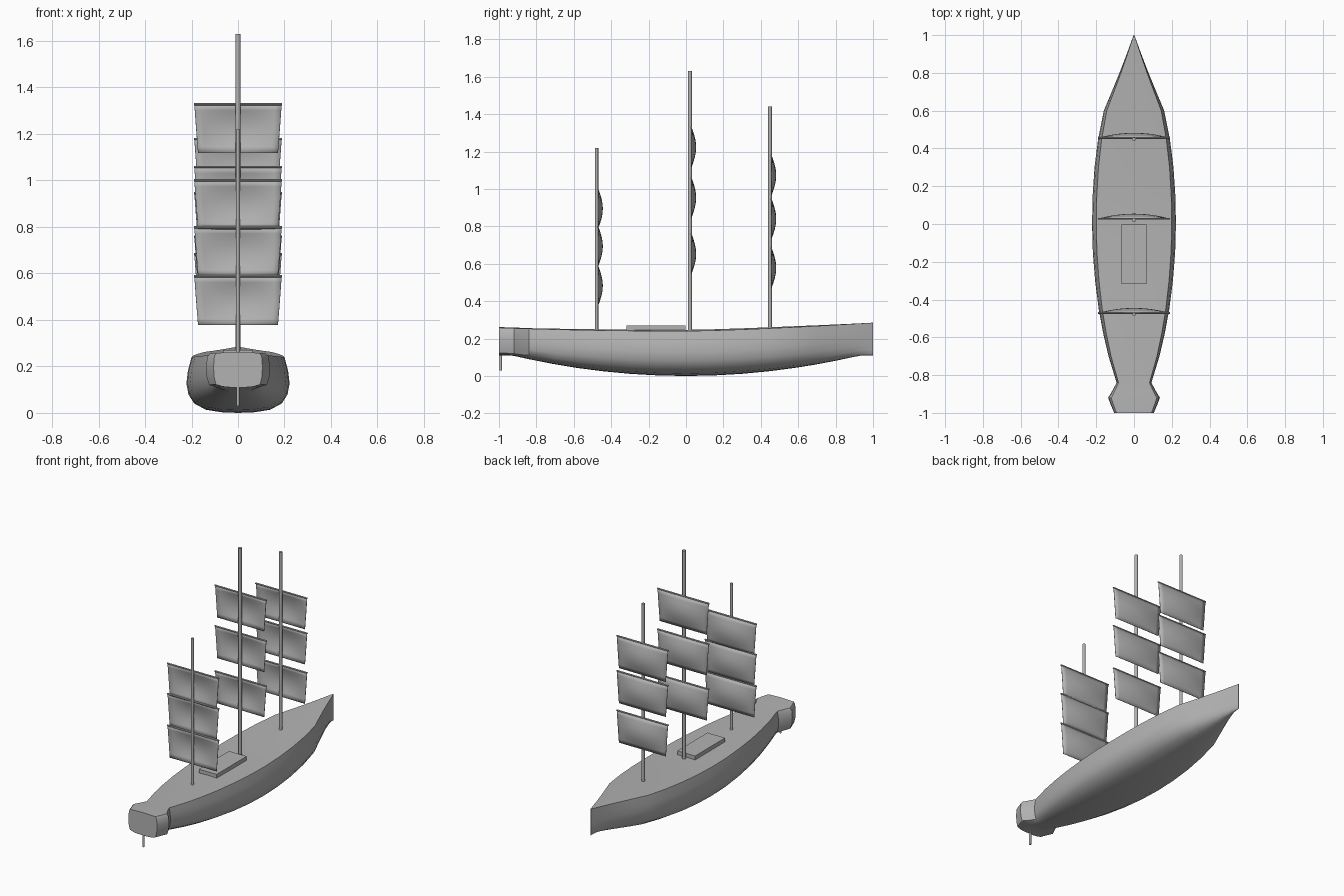
import bpy, bmesh, math

if "Cube" in bpy.data.objects:
    bpy.data.objects.remove(bpy.data.objects["Cube"])

grey = bpy.data.materials.new("plain grey")
grey.diffuse_color = (0.45, 0.45, 0.45, 1)
grey.use_nodes = True
grey.node_tree.nodes["Principled BSDF"].inputs["Base Color"].default_value = grey.diffuse_color


def finish(bm, name, angle=40):
    bmesh.ops.recalc_face_normals(bm, faces=bm.faces)
    me = bpy.data.meshes.new(name)
    bm.to_mesh(me)
    bm.free()
    me.materials.append(grey)
    ob = bpy.data.objects.new(name, me)
    bpy.context.collection.objects.link(ob)
    bpy.ops.object.select_all(action='DESELECT')
    ob.select_set(True)
    bpy.context.view_layer.objects.active = ob
    bpy.ops.object.shade_smooth_by_angle(angle=math.radians(angle))
    return ob


def rod(name, a, b, r, sides=12):
    """Round bar between two points along x or z."""
    bm = bmesh.new()
    rings = []
    for p in (a, b):
        ring = []
        for i in range(sides):
            t = 2 * math.pi * i / sides
            c, s = r * math.cos(t), r * math.sin(t)
            off = (c, s, 0) if a[0] == b[0] else (0, c, s)
            ring.append(bm.verts.new([p[k] + off[k] for k in range(3)]))
        rings.append(ring)
        bm.faces.new(ring)
    for i in range(sides):
        j = (i + 1) % sides
        bm.faces.new((rings[0][i], rings[0][j], rings[1][j], rings[1][i]))
    return finish(bm, name)


def deck_z(y):
    return 0.24 + (0.045 * y ** 1.4 if y > 0 else 0.018 * y * y)


# Hull: cross-sections lofted from stern to bow, closed by a crowned deck
stations = [(-1, .105), (-.96, .122), (-.92, .137), (-.88, .113), (-.84, .092),
            (-.7, .135), (-.58, .163), (-.45, .187), (-.3, .206), (-.15, .218),
            (0, .222), (.15, .219), (.3, .209), (.45, .19), (.6, .16),
            (.7, .118), (.8, .077), (.88, .046), (.94, .024), (1, .002)]
round_half = [(.9, 1), (.97, .76), (1, .53), (.96, .33), (.85, .17), (.62, .055), (.32, .012)]
box_half = [(.88, 1), (.97, .9), (1, .6), (.98, .3), (.9, .08), (.62, .02), (.32, 0)]

bm = bmesh.new()
rings = []
for y, w in stations:
    low = min(0.11, 0.11 * (abs(y) / 0.93) ** 2)
    top = deck_z(y)
    k = min(1, max(0, (-y - 0.8) / 0.1))       # blends into the boxy stern
    half = [(a[0] * (1 - k) + b[0] * k, a[1] * (1 - k) + b[1] * k)
            for a, b in zip(round_half, box_half)]
    pts = [(-x, t) for x, t in half] + [(0, 0)] + half[::-1]
    ring = [bm.verts.new((x * w, y, low + t * (top - low))) for x, t in pts]
    ring.append(bm.verts.new((0, y, top + 0.03 * w)))
    rings.append(ring)
n = len(rings[0])
for r0, r1 in zip(rings, rings[1:]):
    for i in range(n):
        j = (i + 1) % n
        bm.faces.new((r0[i], r0[j], r1[j], r1[i]))
bm.faces.new(rings[0])
bm.faces.new(rings[-1])
finish(bm, "hull")

# Deck house
bm = bmesh.new()
bmesh.ops.create_cube(bm, size=1)
for v in bm.verts:
    v.co = (v.co.x * 0.13, -0.16 + v.co.y * 0.315, 0.25 + v.co.z * 0.042)
finish(bm, "deck_house", 30)

# Rudder post
rod("rudder_post", (0, -0.991, 0.03), (0, -0.991, 0.13), 0.007)


def sail(name, y, top):
    """Square sail, billowing forward, narrower at its foot."""
    nx, nz, height = 12, 8, 0.21
    bm = bmesh.new()
    grid = []
    for j in range(nz + 1):
        v = j / nz
        w = 0.188 - 0.016 * v
        grid.append([])
        for i in range(nx + 1):
            u = 2 * i / nx - 1
            belly = 0.024 * (1 - u * u) * math.sin(math.pi * v)
            grid[-1].append(bm.verts.new((u * w, y + belly, top - height * v)))
    for j in range(nz):
        for i in range(nx):
            bm.faces.new((grid[j][i], grid[j][i + 1], grid[j + 1][i + 1], grid[j + 1][i]))
    ob = finish(bm, name)
    mod = ob.modifiers.new("thickness", 'SOLIDIFY')
    mod.thickness = 0.003
    mod.offset = 0


# Masts, each with three yards and sails
masts = [("rear", -0.478, 1.22, 0.009, (1.0, 0.798, 0.588)),
         ("main", 0.021, 1.63, 0.011, (1.328, 1.058, 0.758)),
         ("fore", 0.449, 1.44, 0.010, (1.178, 0.945, 0.683))]
for name, y, height, r, tops in masts:
    rod(name + "_mast", (0, y, deck_z(y) - 0.01), (0, y, height), r)
    for i, top in enumerate(tops):
        rod(f"{name}_yard_{i + 1}", (-0.19, y + 0.007, top), (0.19, y + 0.007, top), 0.005, 8)
        sail(f"{name}_sail_{i + 1}", y + 0.008, top)
